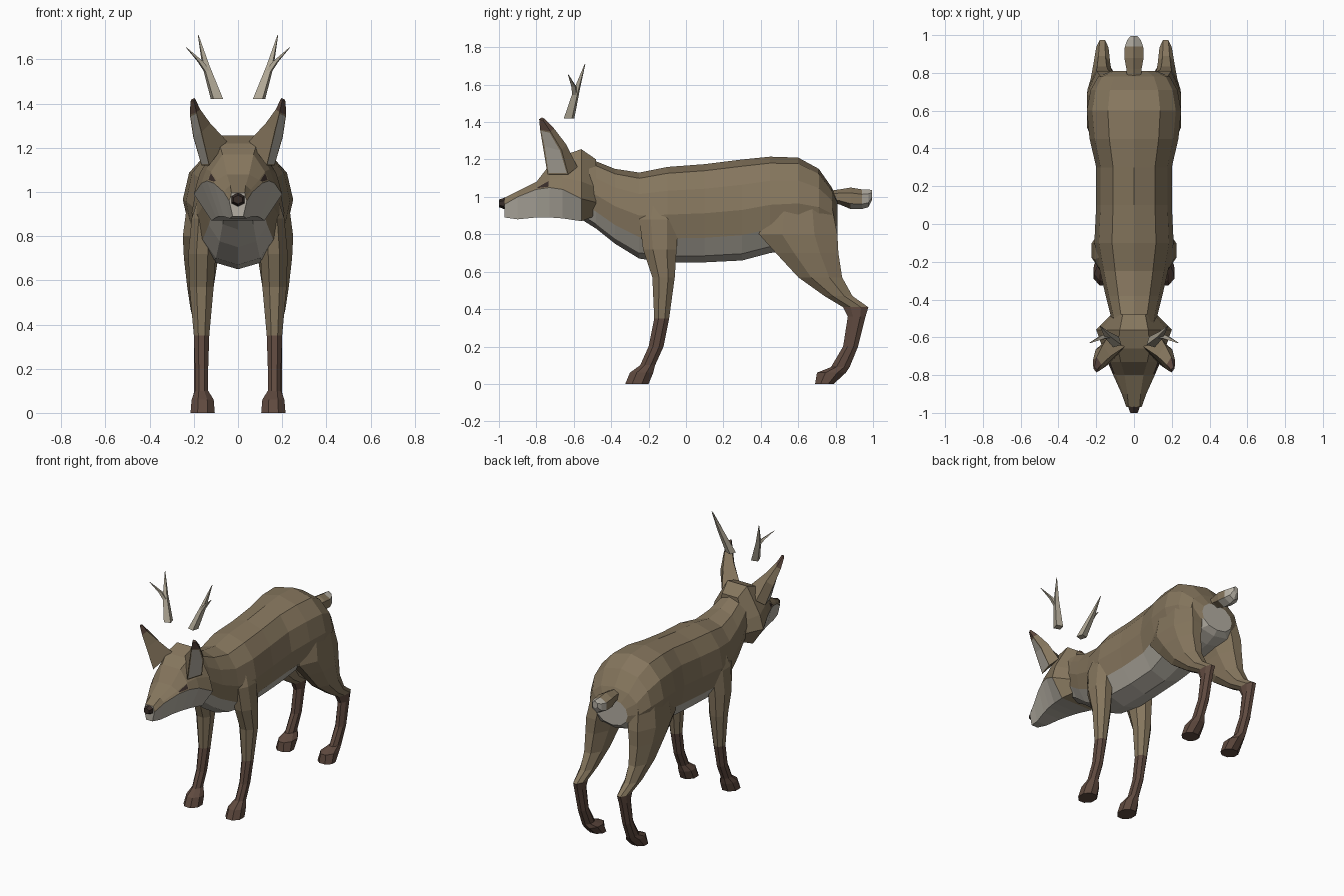
import bpy, bmesh, math
from mathutils import Vector

if "Cube" in bpy.data.objects:
    bpy.data.objects.remove(bpy.data.objects["Cube"], do_unlink=True)


def material(name, rgb):
    m = bpy.data.materials.new(name)
    m.use_nodes = True
    m.diffuse_color = (*rgb, 1)
    m.node_tree.nodes["Principled BSDF"].inputs["Base Color"].default_value = (*rgb, 1)
    return m


FUR, PALE, DARK, NOSE, HORN = range(5)
mats = [material("fur_brown", (0.235, 0.18, 0.11)),
        material("pale_fur", (0.46, 0.43, 0.37)),
        material("leg_brown", (0.115, 0.068, 0.05)),
        material("nose_black", (0.04, 0.026, 0.022)),
        material("antler_bone", (0.43, 0.385, 0.30))]


def loft(name, rings, rule, mirror=False, insets=()):
    """Skin rings of points; rule(segment, side, centre) gives a face's colour.
    Each inset is (segments, side, width, colour)."""
    bm = bmesh.new()
    rows = [[bm.verts.new(p) for p in ring] for ring in rings]
    n = len(rows[0])
    grid = {}
    for s in range(len(rows) - 1):
        for j in range(n):
            k = (j + 1) % n
            f = bm.faces.new((rows[s][j], rows[s][k], rows[s + 1][k], rows[s + 1][j]))
            f.material_index = rule(s, j, f.calc_center_median())
            grid[s, j] = f
    for s, row in ((-1, rows[0]), (len(rows) - 1, rows[-1])):
        f = bm.faces.new(row)
        f.material_index = rule(s, -1, f.calc_center_median())
    bmesh.ops.recalc_face_normals(bm, faces=bm.faces[:])
    for segments, side, width, colour in insets:
        faces = [grid[s, side] for s in segments]
        bmesh.ops.inset_region(bm, faces=faces, thickness=width, depth=0)
        for f in faces:
            f.material_index = colour
    me = bpy.data.meshes.new(name)
    bm.to_mesh(me)
    bm.free()
    for m in mats:
        me.materials.append(m)
    ob = bpy.data.objects.new(name, me)
    bpy.context.collection.objects.link(ob)
    if mirror:
        ob.modifiers.new("mirror", 'MIRROR').use_mirror_merge = False
    return ob


def upright_ring(y, top, bottom, w, n, power=0.85):
    """Rounded section facing along y, starting at the top."""
    pts = []
    for i in range(n):
        a = math.tau * i / n
        s, c = math.sin(a), math.cos(a)
        pts.append((w * math.copysign(abs(s) ** power, s), y,
                    (top + bottom) / 2 + (top - bottom) / 2 * c))
    return pts


def level_ring(z, y0, y1, x0, x1, n=8):
    """Rounded section lying flat at height z."""
    pts = []
    for i in range(n):
        a = math.tau * (i + 0.5) / n
        pts.append(((x0 + x1) / 2 + (x1 - x0) * 0.54 * math.cos(a),
                    (y0 + y1) / 2 + (y1 - y0) * 0.54 * math.sin(a), z))
    return pts


# Body and neck: y, top, bottom, half width
body = [(-.56, 1.24, .88, .11), (-.48, 1.19, .83, .125), (-.38, 1.15, .75, .15),
        (-.25, 1.13, .67, .18), (-.1, 1.16, .65, .21), (.1, 1.175, .65, .2),
        (.3, 1.2, .66, .2), (.45, 1.215, .7, .235), (.6, 1.21, .72, .25),
        (.71, 1.15, .74, .23), (.78, 1.05, .77, .19), (.81, .98, .8, .12)]
loft("body", [upright_ring(*r, 12) for r in body],
     lambda s, j, c: PALE if j in (-1, 4, 5, 6, 7) else FUR)


# Head: y, top, bottom, cheek height, crown half width, cheek half width
def head_ring(y, top, bottom, mid, crown, cheek):
    half = [(crown, top), (cheek * .87, mid + .35 * (top - mid)),
            (cheek, mid), (cheek * .6, bottom)]
    return [(x, y, z) for x, z in half] + [(-x, y, z) for x, z in reversed(half)]


head = [(-.97, .995, .89, .96, .03, .04), (-.9, 1.03, .88, 1.0, .035, .065),
        (-.8, 1.08, .89, 1.04, .05, .11), (-.73, 1.17, .89, 1.05, .07, .14),
        (-.66, 1.22, .885, 1.04, .085, .165), (-.56, 1.255, .87, .99, .075, .2),
        (-.48, 1.2, .9, .97, .06, .12)]
loft("head", [head_ring(*r) for r in head],
     lambda s, j, c: PALE if j in (-1, 2, 3, 4) and s < 5 else FUR,
     insets=[((2,), 1, .009, NOSE), ((2,), 5, .009, NOSE)])

# Nose
loft("nose", [upright_ring(-1, .985, .945, .022, 6), upright_ring(-.96, 1.0, .93, .038, 6)],
     lambda s, j, c: NOSE)

# Ears: front edge, outer edge, back and inner edge of each section
ear = [[(.13, -.74, 1.12), (.165, -.63, 1.12), (.13, -.58, 1.16), (.05, -.65, 1.23)],
       [(.165, -.765, 1.27), (.203, -.665, 1.25), (.165, -.64, 1.28), (.125, -.70, 1.31)],
       [(.188, -.78, 1.36), (.218, -.725, 1.35), (.198, -.705, 1.365), (.172, -.745, 1.375)],
       [(.2, -.785, 1.415), (.215, -.765, 1.41), (.21, -.76, 1.42), (.195, -.77, 1.425)]]
loft("ears", ear, lambda s, j, c: DARK if s >= 2 else FUR, mirror=True,
     insets=[((0, 1), 0, .01, PALE)])


# Legs: height, front, back, inner side, outer side
def legs(name, sections, change):
    loft(name, [level_ring(*r) for r in sections],
         lambda s, j, c: DARK if c.z < change else FUR, mirror=True)


legs("front_legs",
     [(1.0, -.2, -.1, .1, .17), (.88, -.25, -.04, .1, .21), (.72, -.23, -.05, .1, .225),
      (.57, -.18, -.06, .11, .22), (.35, -.17, -.09, .13, .2), (.2, -.2, -.12, .135, .195),
      (.1, -.245, -.165, .135, .195), (.06, -.3, -.175, .11, .21), (.0, -.325, -.2, .105, .215)],
     .35)
legs("hind_legs",
     [(1.08, .5, .68, .06, .18), (.95, .42, .78, .05, .23), (.8, .39, .81, .07, .25),
      (.7, .48, .815, .09, .245), (.57, .6, .835, .11, .23), (.47, .74, .89, .125, .215),
      (.41, .84, .975, .135, .2), (.36, .865, .96, .14, .2), (.2, .84, .92, .14, .2),
      (.09, .775, .875, .14, .2), (.06, .7, .855, .11, .21), (.0, .69, .79, .105, .215)],
     .42)

# Tail
tail = [(.75, 1.03, .97, .04), (.82, 1.04, .96, .045), (.88, 1.05, .935, .058),
        (.94, 1.04, .935, .055), (.975, 1.04, .945, .04), (.995, 1.035, .985, .02)]
loft("tail", [upright_ring(*r, 6) for r in tail],
     lambda s, j, c: PALE if c.y > .95 or (j in (2, 3) and c.y > .88) else FUR)


# Antlers: tapered four-sided spikes
def spike(name, path, radii):
    rings = []
    for p, r in zip(path, radii):
        rings.append([Vector(p) + Vector((r * math.cos(a), r * math.sin(a), 0))
                      for a in (i * math.tau / 4 + .5 for i in range(4))])
    loft(name, rings, lambda s, j, c: HORN, mirror=True)


spike("antler_stems", [(.095, -.625, 1.42), (.145, -.585, 1.57), (.18, -.54, 1.71)],
      (.032, .019, .002))
spike("antler_tines", [(.135, -.592, 1.54), (.17, -.6, 1.59), (.235, -.63, 1.655)],
      (.018, .015, .002))
